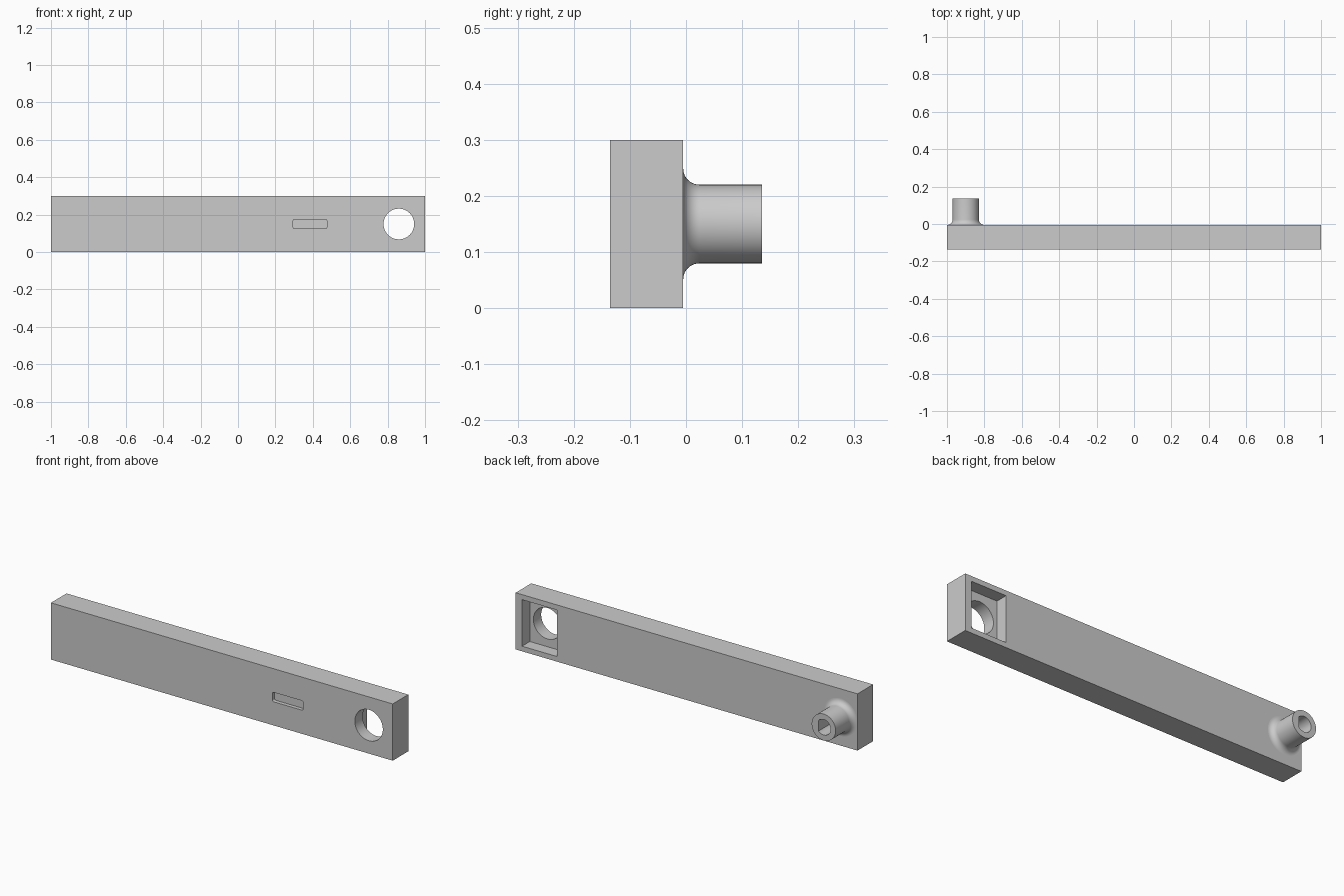
import bpy
import bmesh
from math import cos, sin, pi, acos

old = bpy.data.objects.get("Cube")
if old:
    bpy.data.objects.remove(old, do_unlink=True)

grey = bpy.data.materials.new("light grey")
grey.use_nodes = True
colour = (0.6, 0.6, 0.6, 1)
grey.diffuse_color = colour
grey.node_tree.nodes["Principled BSDF"].inputs["Base Color"].default_value = colour

FRONT, BACK, TIP = -0.135, -0.005, 0.135
MID = 0.15
BOSS_X, HOLE_X = -0.9, 0.86


def make(name, bm):
    bmesh.ops.recalc_face_normals(bm, faces=bm.faces)
    mesh = bpy.data.meshes.new(name)
    bm.to_mesh(mesh)
    bm.free()
    mesh.materials.append(grey)
    obj = bpy.data.objects.new(name, mesh)
    bpy.context.collection.objects.link(obj)
    return obj


def prism(name, outline, y0, y1):
    """Extrude an (x, z) outline along y."""
    bm = bmesh.new()
    face = bm.faces.new([bm.verts.new((x, y0, z)) for x, z in outline])
    new = bmesh.ops.extrude_face_region(bm, geom=[face])["geom"]
    verts = [g for g in new if isinstance(g, bmesh.types.BMVert)]
    bmesh.ops.translate(bm, verts=verts, vec=(0, y1 - y0, 0))
    return make(name, bm)


def arc(x, z, r, start, end, n):
    return [(x + r * cos(start + (end - start) * i / n),
             z + r * sin(start + (end - start) * i / n)) for i in range(n + 1)]


def rectangle(x0, x1, z0, z1):
    return [(x0, z0), (x1, z0), (x1, z1), (x0, z1)]


def rounded(x0, x1, z0, z1, r):
    corners = [(x1 - r, z1 - r), (x0 + r, z1 - r), (x0 + r, z0 + r), (x1 - r, z0 + r)]
    return [p for i, (x, z) in enumerate(corners)
            for p in arc(x, z, r, i * pi / 2, (i + 1) * pi / 2, 4)]


def lathe(name, x, z, profile, n=64):
    """Solid of revolution about a y axis from (radius, y) points."""
    bm = bmesh.new()
    rings = [[bm.verts.new((px, y, pz)) for px, pz in arc(x, z, r, 0, 2 * pi, n)[:-1]]
             for r, y in profile]
    for a, b in zip(rings, rings[1:]):
        for i in range(n):
            j = (i + 1) % n
            bm.faces.new((a[i], a[j], b[j], b[i]))
    bm.faces.new(rings[0])
    bm.faces.new(rings[-1])
    return make(name, bm)


def combine(target, tool, operation):
    mod = target.modifiers.new(tool.name, "BOOLEAN")
    mod.object, mod.operation, mod.solver = tool, operation, "EXACT"
    bpy.context.view_layer.objects.active = target
    bpy.ops.object.modifier_apply(modifier=mod.name)
    bpy.data.objects.remove(tool, do_unlink=True)


# Arm bar
arm = prism("arm_with_boss", rectangle(-1, 1, 0, 0.3), FRONT, BACK)

# Boss with a filleted foot
R, F = 0.07, 0.029
foot = [(R + F - F * sin(a), BACK + F - F * cos(a))
        for a in [i * pi / 20 for i in range(11)]]
boss = lathe("boss", BOSS_X, MID, [(R + F, BACK - 0.02)] + foot + [(R, TIP)])
combine(arm, boss, "UNION")

# D-shaped shaft socket, flat side towards the arm
r, flat = 0.041, 0.03
a = acos(flat / r)
combine(arm, prism("shaft_socket", arc(BOSS_X, MID, r, a, 2 * pi - a, 40),
                   TIP - 0.14, TIP + 0.05), "DIFFERENCE")

# Square pocket on the back, round hole through it, shallow slot on the front
combine(arm, prism("pocket", rectangle(HOLE_X - 0.103, HOLE_X + 0.103, 0.027, 0.273),
                   -0.07, 0.05), "DIFFERENCE")
combine(arm, prism("round_hole", arc(HOLE_X, MID, 0.082, 0, 2 * pi, 64)[:-1],
                   FRONT - 0.05, 0.05), "DIFFERENCE")
combine(arm, prism("slot", rounded(0.295, 0.475, 0.125, 0.175, 0.008),
                   FRONT - 0.05, FRONT + 0.02), "DIFFERENCE")

# Smooth round surfaces, crisp edges
bpy.ops.object.select_all(action="DESELECT")
arm.select_set(True)
bpy.context.view_layer.objects.active = arm
bpy.ops.object.shade_smooth_by_angle(angle=pi / 6)
